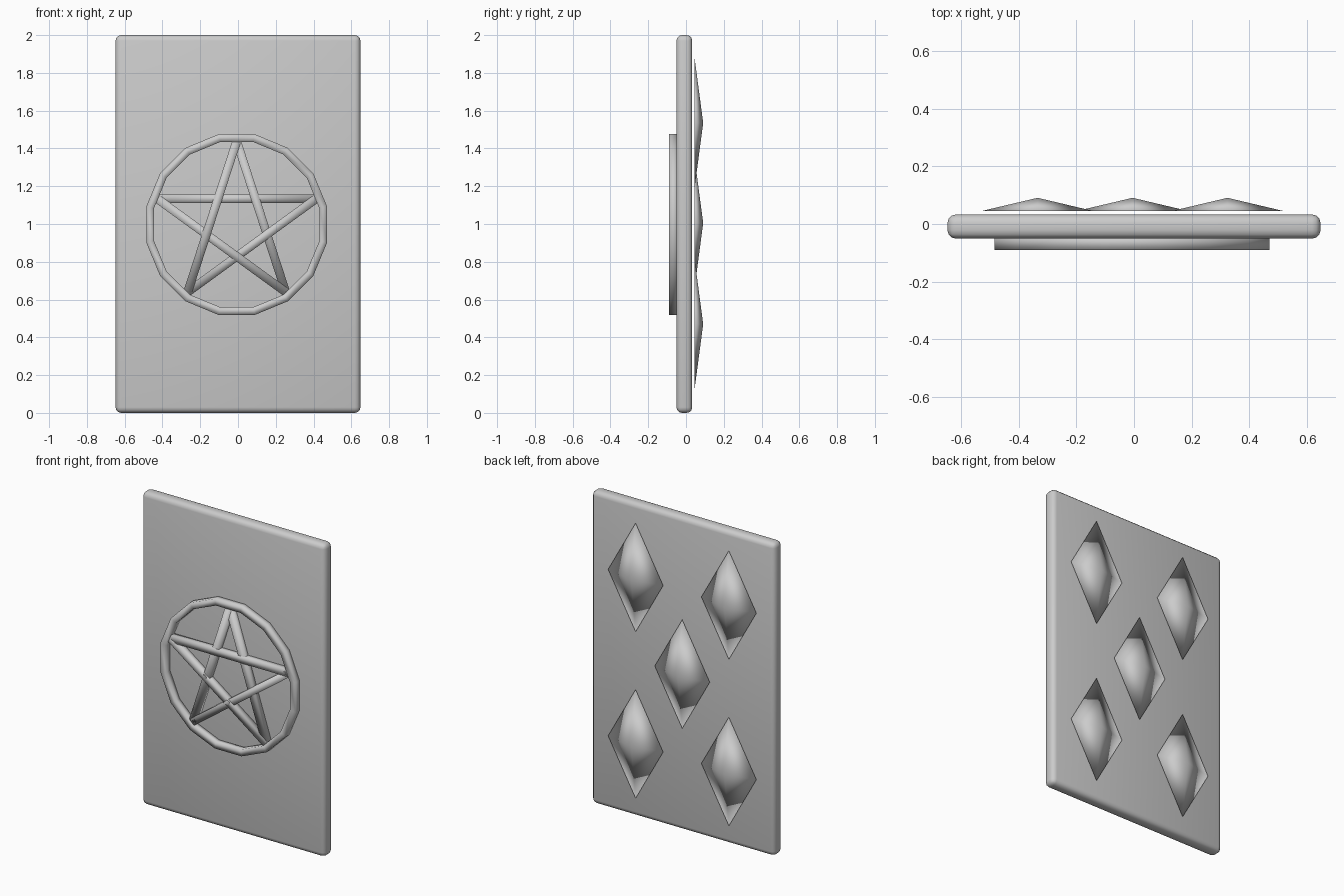
import bpy, bmesh
from math import pi, sin, cos, atan2
from mathutils import Matrix, Vector

if "Cube" in bpy.data.objects:
    bpy.data.objects.remove(bpy.data.objects["Cube"])

CX, CZ = -0.007, 0.997          # emblem centre
FRONT, BACK = -0.09, -0.04      # emblem depth, sunk slightly into the card


def finish(name, bm, smooth=True):
    bmesh.ops.recalc_face_normals(bm, faces=bm.faces[:])
    for f in bm.faces:
        f.smooth = smooth
    me = bpy.data.meshes.new(name)
    bm.to_mesh(me)
    bm.free()
    ob = bpy.data.objects.new(name, me)
    bpy.context.collection.objects.link(ob)
    return ob


def box(name, size, matrix):
    bm = bmesh.new()
    bmesh.ops.create_cube(bm, size=1.0)
    bmesh.ops.scale(bm, vec=size, verts=bm.verts)
    bmesh.ops.transform(bm, matrix=matrix, verts=bm.verts)
    return finish(name, bm)


# Card slab with rounded edges
card = box("card", (1.297, 0.084, 2.0), Matrix.Translation((0, -0.009, 1.0)))
bevel = card.modifiers.new("rounded_edges", 'BEVEL')
bevel.width = 0.03
bevel.segments = 3
bevel.limit_method = 'NONE'

# Low-poly ring: rectangular section swept round the emblem centre
SIDES = 16
bm = bmesh.new()
section = [(0.488, BACK), (0.488, FRONT), (0.446, FRONT), (0.446, BACK)]
loops = []
for i in range(SIDES):
    a = 2 * pi * (i + 0.5) / SIDES
    loops.append([bm.verts.new((CX + r * cos(a), y, CZ + r * sin(a)))
                  for r, y in section])
for i in range(SIDES):
    p, q = loops[i], loops[(i + 1) % SIDES]
    for j in range(4):
        k = (j + 1) % 4
        bm.faces.new((p[j], p[k], q[k], q[j]))
finish("emblem_ring", bm)

# Five crossing star bars
points = [Vector((CX + 0.442 * cos(pi / 2 + i * 2 * pi / 5), 0,
                  CZ + 0.442 * sin(pi / 2 + i * 2 * pi / 5))) for i in range(5)]
for i in range(5):
    a, b = points[i], points[(i + 2) % 5]
    d = b - a
    mid = (a + b) / 2
    mid.y = (FRONT + 0.004 + BACK) / 2
    rot = Matrix.Rotation(-atan2(d.z, d.x), 4, 'Y')
    box(f"star_bar_{i + 1}", (d.length, BACK - FRONT - 0.004, 0.045),
        Matrix.Translation(mid) @ rot)

# Five faceted diamonds hovering just off the back
for i, (x, z) in enumerate([(-0.33, 0.47), (0.33, 0.47), (0, 1.005),
                            (-0.33, 1.535), (0.33, 1.535)]):
    x -= 0.005
    bm = bmesh.new()
    base = [bm.verts.new((x + dx, 0.045, z + dz))
            for dx, dz in ((0.195, 0), (0, 0.348), (-0.195, 0), (0, -0.348))]
    tip = bm.verts.new((x, 0.091, z))
    bm.faces.new(base)
    for j in range(4):
        bm.faces.new((base[j], base[(j + 1) % 4], tip))
    finish(f"back_diamond_{i + 1}", bm)
